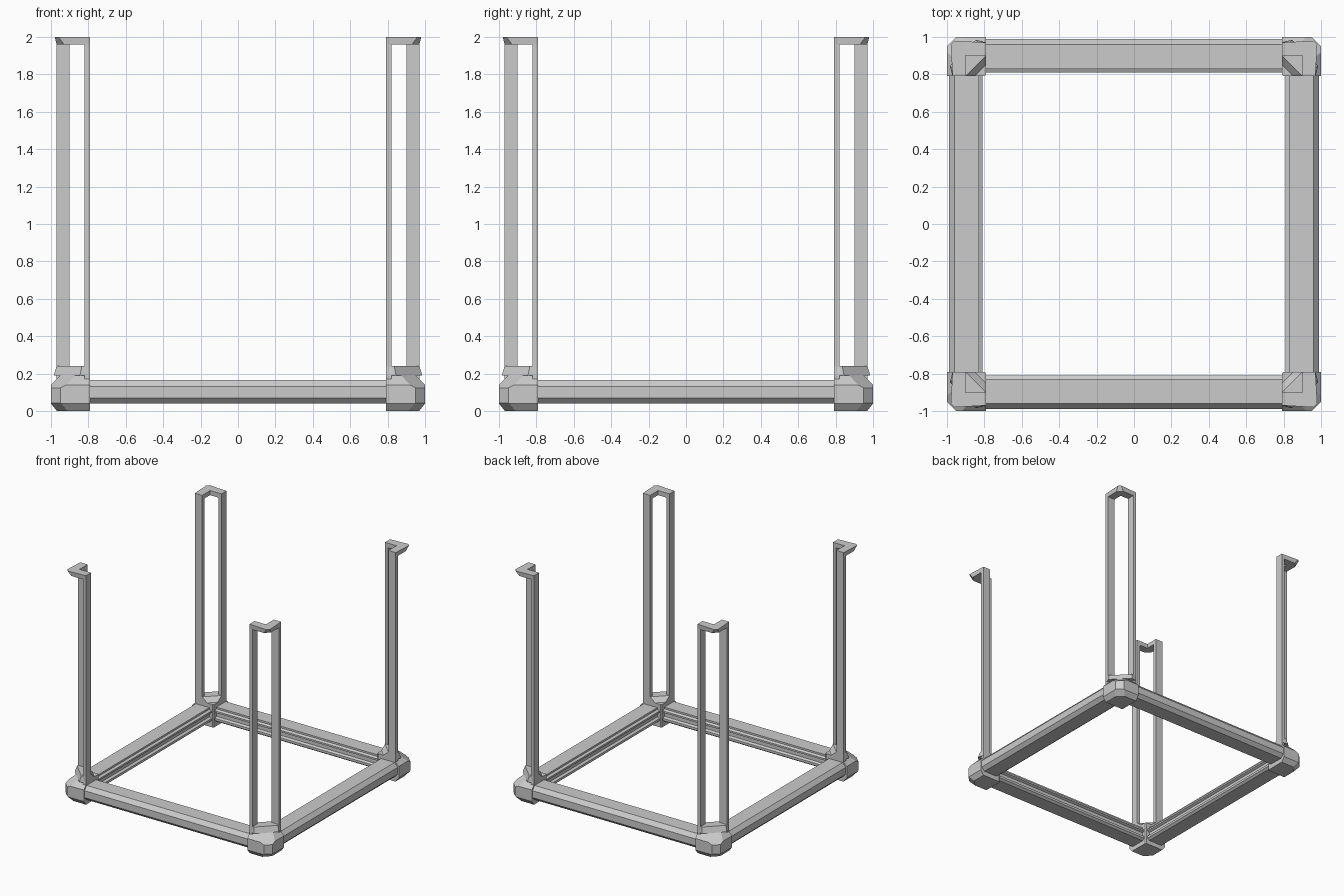
import bpy, bmesh
from math import pi
from mathutils import Matrix, Vector

if "Cube" in bpy.data.objects:
    bpy.data.objects.remove(bpy.data.objects["Cube"])


def finish(name, bm, matrix):
    bm.transform(matrix)
    bmesh.ops.recalc_face_normals(bm, faces=bm.faces[:])
    mesh = bpy.data.meshes.new(name)
    bm.to_mesh(mesh)
    bm.free()
    obj = bpy.data.objects.new(name, mesh)
    bpy.context.collection.objects.link(obj)


def loft(low, high):
    """Closed solid between two matching rings of 3D points."""
    bm = bmesh.new()
    a = [bm.verts.new(p) for p in low]
    b = [bm.verts.new(p) for p in high]
    bm.faces.new(a)
    bm.faces.new(b)
    for i in range(len(a)):
        j = (i + 1) % len(a)
        bm.faces.new((a[i], a[j], b[j], b[i]))
    return bm


def slab(low, high, z0, z1):
    return loft([(x, y, z0) for x, y in low], [(x, y, z1) for x, y in high])


def box(x0, x1, y0, y1, z0, z1):
    ring = [(x0, y0), (x1, y0), (x1, y1), (x0, y1)]
    return slab(ring, ring, z0, z1)


def cut(bm, point, normal):
    """Slice away everything on the normal side and close the hole."""
    res = bmesh.ops.bisect_plane(bm, geom=bm.verts[:] + bm.edges[:] + bm.faces[:],
                                 plane_co=Vector(point), plane_no=Vector(normal),
                                 clear_outer=True)
    edges = [e for e in res["geom_cut"] if isinstance(e, bmesh.types.BMEdge)]
    bmesh.ops.contextual_create(bm, geom=edges)


def corner_block():
    bm = box(.79, 1, .79, 1, 0, .2)
    # sloped upper and lower edges
    cut(bm, (1, 0, .14), (1, 0, 1))
    cut(bm, (0, 1, .14), (0, 1, 1))
    cut(bm, (1, 0, .04), (1, 0, -.8))
    cut(bm, (0, 1, .04), (0, 1, -.8))
    # clipped outer corner, above, middle and below
    cut(bm, (1, .95, .1), (1, 1, 0))
    cut(bm, (.97, .835, .2), (1, 1, 1.9))
    cut(bm, (.94, .94, 0), (1, 1, -1.6))
    # clipped inner corner
    cut(bm, (.80, .79, .1), (-1, -1, 0))
    return bm


def collar():
    low = [(.79, .97), (.845, .985), (.985, .845), (.97, .79), (.84, .79), (.79, .84)]
    high = [(.79, .97), (.835, .97), (.97, .835), (.97, .79), (.9, .79), (.79, .9)]
    return slab(low, high, .19, .24)


def post_cap():
    low = [(.79, .9), (.79, .97), (.93, .97), (.97, .93), (.97, .79), (.9, .79), (.9, .9)]
    high = [(.79, .9), (.79, .97), (.96, .98), (.98, .96), (.97, .79), (.9, .79), (.9, .9)]
    return slab(low, high, 1.96, 2)


# Four corners: block, collar, two upright strips and the angled cap
for sx, xn in ((-1, "left"), (1, "right")):
    for sy, yn in ((-1, "front"), (1, "back")):
        m = Matrix.Diagonal((sx, sy, 1, 1))
        tag = f"_{yn}_{xn}"
        finish("corner_block" + tag, corner_block(), m)
        finish("post_collar" + tag, collar(), m)
        finish("post_strip_a" + tag, box(.79, .82, .9, .97, .16, 1.96), m)
        finish("post_strip_b" + tag, box(.9, .97, .79, .82, .16, 1.96), m)
        finish("post_cap" + tag, post_cap(), m)

# Four base beams: bevelled outside, lipped and grooved inside
profile = [(-.96, .165), (-.99, .13), (-.99, .07), (-.96, .04), (-.83, .04), (-.81, .055),
           (-.81, .075), (-.83, .085), (-.83, .115), (-.81, .125), (-.81, .14), (-.83, .15),
           (-.83, .165)]
for i, side in enumerate(("front", "right", "back", "left")):
    beam = loft([(-.8, y, z) for y, z in profile], [(.8, y, z) for y, z in profile])
    finish("base_beam_" + side, beam, Matrix.Rotation(i * pi / 2, 4, 'Z'))
